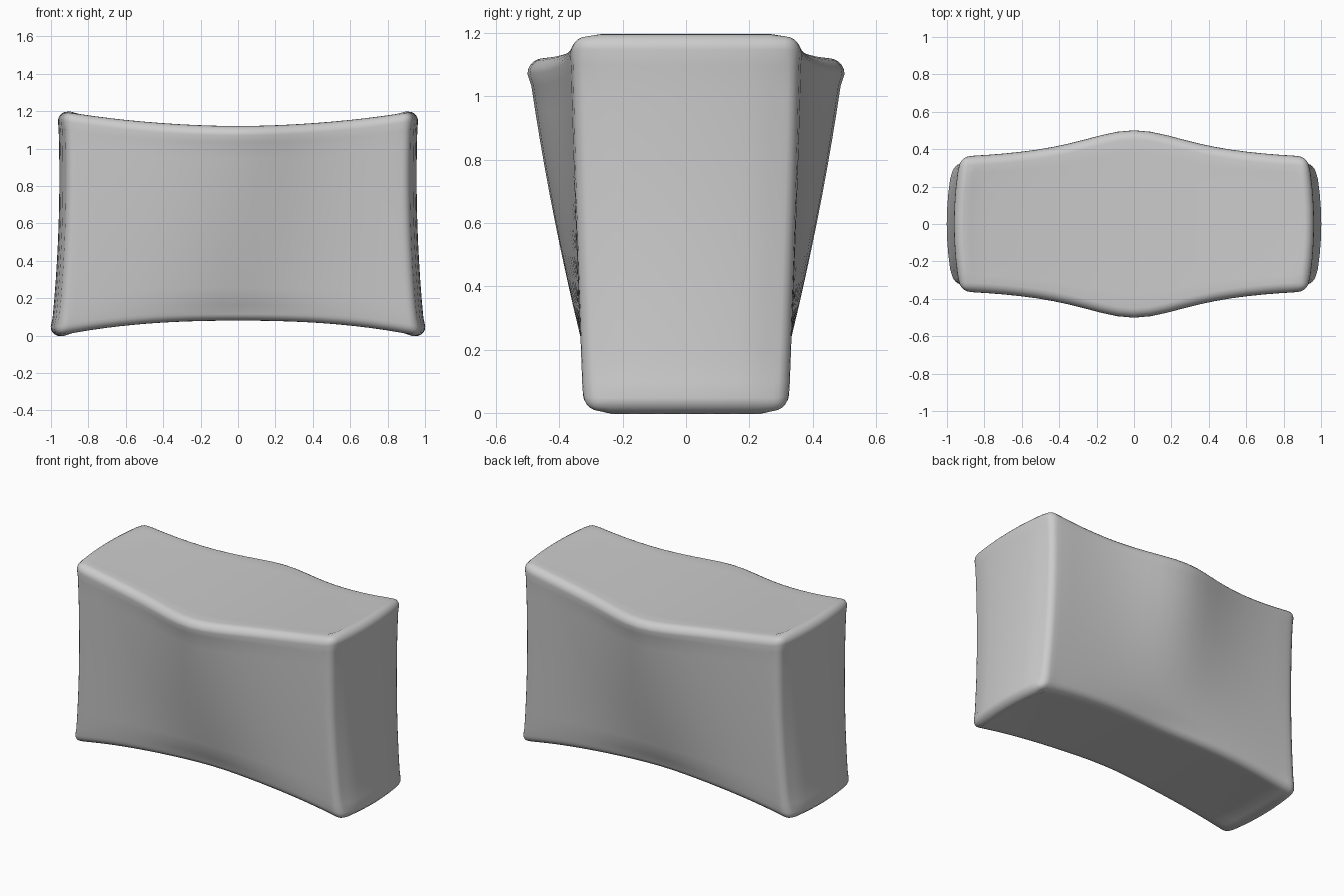
import bpy, bmesh

cube = bpy.data.objects.get("Cube")
if cube:
    bpy.data.objects.remove(cube, do_unlink=True)

grey = bpy.data.materials.new("light grey")
grey.use_nodes = True
colour = (0.6, 0.6, 0.6, 1)
grey.diffuse_color = colour
grey.node_tree.nodes["Principled BSDF"].inputs["Base Color"].default_value = colour


def shape(u, v, w):
    """Map a point of the block, u and v in -1..1 and w in 0..1."""
    top = 1.12 + 0.077 * abs(u) ** 1.9
    bottom = 0.08 - 0.083 * abs(u) ** 2.3
    z = bottom + (top - bottom) * w
    # ends flare at the foot and bow outwards
    x = u * (0.955 + 0.046 * ((0.85 - z) / 0.85) ** 2 - 0.033 * v * v * u * u)
    # front and back swell in the middle, more towards the top
    d = 1.1 - z
    swell = 0.165 - 0.14 * d - 0.06 * d * d
    y = v * (0.333 + swell / (1 + (x / 0.4) ** 2))
    return x, y, z


# Block: a cube cut into cells, then bent into shape
bm = bmesh.new()
bmesh.ops.create_cube(bm, size=2)
for axis, cuts in enumerate((22, 8, 12)):
    normal = [0, 0, 0]
    normal[axis] = 1
    for i in range(1, cuts):
        point = [0, 0, 0]
        point[axis] = -1 + 2 * i / cuts
        geom = bm.verts[:] + bm.edges[:] + bm.faces[:]
        bmesh.ops.bisect_plane(bm, geom=geom, plane_co=point, plane_no=normal)
for vert in bm.verts:
    u, v, w = vert.co
    vert.co = shape(u, v, (w + 1) / 2)
# Rounded outer edges
rim = [e for e in bm.edges if e.calc_face_angle(0) > 0.8]
bmesh.ops.bevel(bm, geom=rim, offset=0.05, offset_type='OFFSET', segments=5,
                profile=0.5, affect='EDGES', clamp_overlap=True)
bmesh.ops.recalc_face_normals(bm, faces=bm.faces[:])
for face in bm.faces:
    face.smooth = True

mesh = bpy.data.meshes.new("pillow_block")
bm.to_mesh(mesh)
bm.free()
mesh.materials.append(grey)
block = bpy.data.objects.new("pillow_block", mesh)
bpy.context.collection.objects.link(block)
